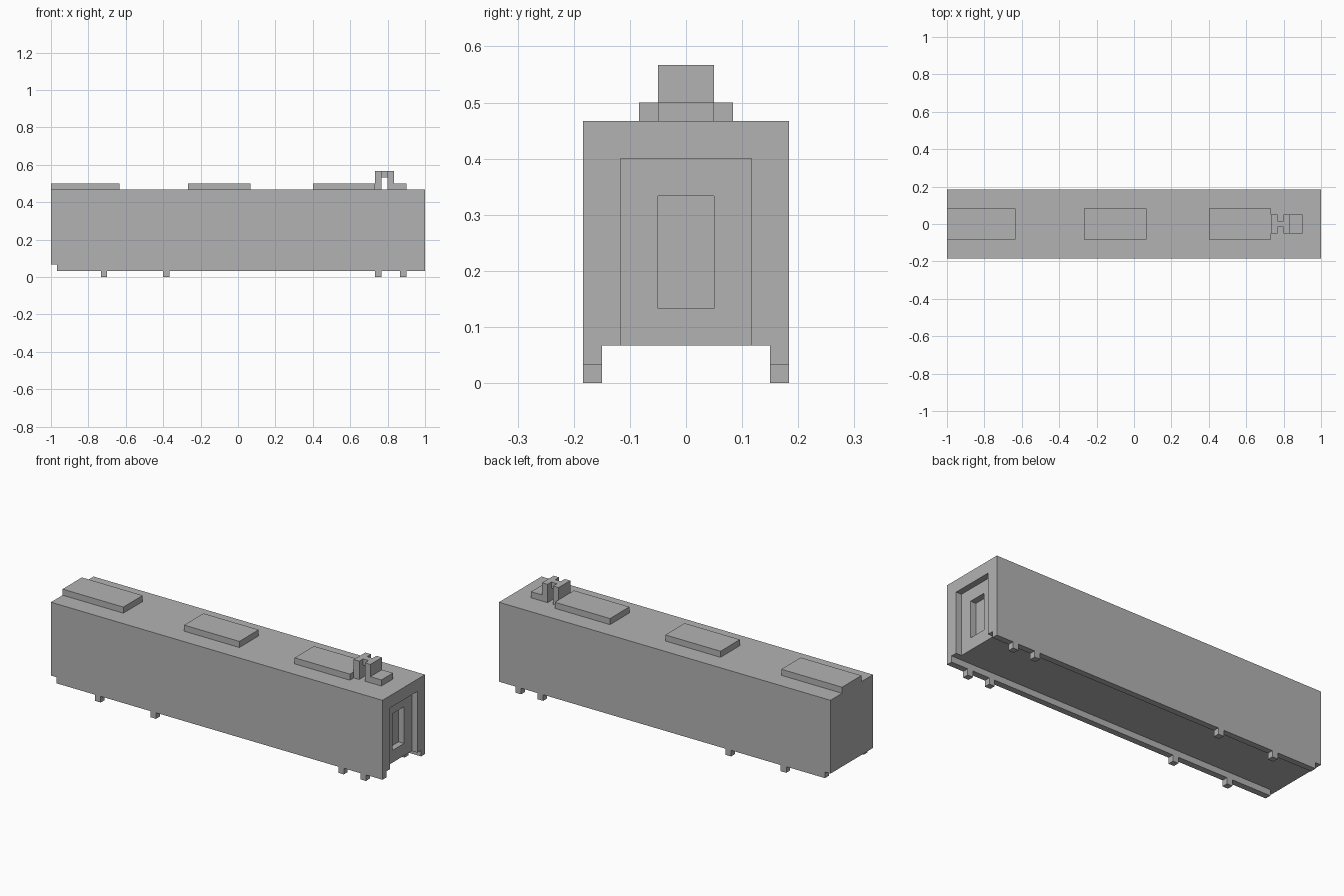
import bpy
import bmesh

default_cube = bpy.data.objects.get("Cube")
if default_cube:
    bpy.data.objects.remove(default_cube, do_unlink=True)

U = 1 / 30  # one block unit

grey = bpy.data.materials.new("plain_grey")
grey.use_nodes = True
colour = (0.45, 0.45, 0.45, 1)
grey.diffuse_color = colour
grey.node_tree.nodes["Principled BSDF"].inputs["Base Color"].default_value = colour


def box(name, x, half_width, z, y_mid=0):
    """Box from x and z ranges and a half width in y, all in block units."""
    bm = bmesh.new()
    bmesh.ops.create_cube(bm, size=1)
    for v in bm.verts:
        v.co = (x[v.co.x > 0] * U,
                (y_mid + (half_width if v.co.y > 0 else -half_width)) * U,
                z[v.co.z > 0] * U)
    mesh = bpy.data.meshes.new(name)
    bm.to_mesh(mesh)
    bm.free()
    mesh.materials.append(grey)
    obj = bpy.data.objects.new(name, mesh)
    bpy.context.collection.objects.link(obj)
    return obj


def cut(target, x, half_width, z):
    """Carve a box out of the target."""
    cutter = box("cutter", x, half_width, z)
    cutter.hide_render = True
    mod = target.modifiers.new("cut", 'BOOLEAN')
    mod.operation = 'DIFFERENCE'
    mod.solver = 'EXACT'
    mod.object = cutter
    bpy.context.view_layer.objects.active = target
    bpy.ops.object.modifier_apply(modifier=mod.name)
    bpy.data.objects.remove(cutter, do_unlink=True)


# Carriage body with underside channel, rear notch and stepped end door
body = box("carriage_body", (-30, 30), 5.5, (1, 14))
cut(body, (-32, 32), 4.5, (0, 2))
cut(body, (-32, -29), 7, (0, 2))
cut(body, (29, 32), 3.5, (0, 12))
cut(body, (28, 32), 1.5, (4, 10))

# Small feet under both skirts
for i, x in enumerate((-22, -12, 22, 26)):
    for side, sign in (("left", 1), ("right", -1)):
        box(f"foot_{side}_{i + 1}", (x, x + 1), 0.5, (0, 1), y_mid=5 * sign)

# Roof panels
for name, x in (("rear", (-30, -19)), ("middle", (-8, 2)), ("front", (12, 22))):
    box(f"roof_panel_{name}", x, 2.5, (14, 15))

# Roof bracket: two posts, a bridge and a base plate
box("bracket_inner_post", (22, 23), 1.5, (14, 17))
box("bracket_bridge", (23, 24), 0.5, (16, 17))
box("bracket_outer_post", (24, 25), 1.5, (14, 17))
box("bracket_base", (25, 27), 1.5, (14, 15))
